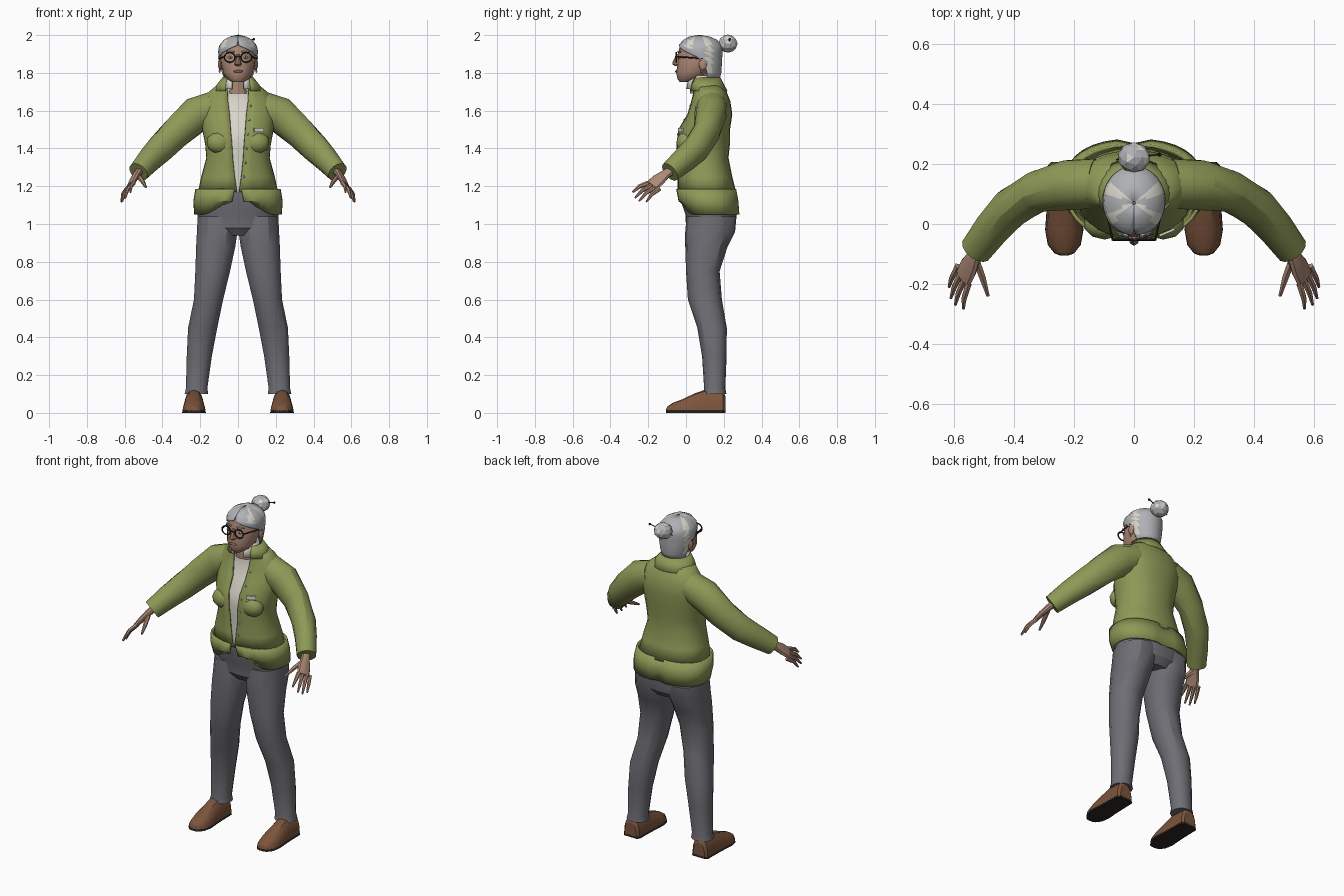
import bpy, bmesh, math
from mathutils import Vector, Matrix

if "Cube" in bpy.data.objects:
    bpy.data.objects.remove(bpy.data.objects["Cube"])


def material(name, r, g, b):
    m = bpy.data.materials.new(name)
    m.use_nodes = True
    m.diffuse_color = (r, g, b, 1)
    m.node_tree.nodes["Principled BSDF"].inputs["Base Color"].default_value = (r, g, b, 1)
    return m


OLIVE = material("olive jacket", .27, .32, .095)
GREY = material("grey trousers", .155, .155, .175)
SKIN = material("skin", .42, .25, .18)
SILVER = material("silver hair", .43, .44, .46)
CREAM = material("cream cloth", .70, .68, .60)
BROWN = material("brown leather", .20, .09, .045)
DARK = material("dark rim", .025, .02, .018)
LIP = material("lips", .30, .13, .11)
X, Y, Z = Vector((1, 0, 0)), Vector((0, 1, 0)), Vector((0, 0, 1))


def finish(name, bm, mats, mirror=False, thick=0, rule=None, angle=28):
    mesh = bpy.data.meshes.new(name)
    bm.normal_update()
    if rule:
        for f in bm.faces:
            f.material_index = rule(f)
    bm.to_mesh(mesh)
    bm.free()
    ob = bpy.data.objects.new(name, mesh)
    bpy.context.collection.objects.link(ob)
    for m in mats:
        mesh.materials.append(m)
    if thick:
        mod = ob.modifiers.new("thickness", "SOLIDIFY")
        mod.thickness, mod.offset = thick, -1
    if mirror:
        ob.modifiers.new("mirror", "MIRROR")
    bpy.ops.object.select_all(action="DESELECT")
    ob.select_set(True)
    bpy.context.view_layer.objects.active = ob
    if angle:
        bpy.ops.object.shade_smooth_by_angle(angle=math.radians(angle))
    return ob


def loft(name, rings, mat, ref=Z, level=False, n=16, p=1, floor=None, shape=None, **kw):
    """Skin rings (x, y, z, a, b[, front gap in degrees]); a runs along ref."""
    bm = bmesh.new()
    centres = [Vector(r[:3]) for r in rings]
    is_open = len(rings[0]) > 5
    rows = []
    for i, r in enumerate(rings):
        t = Z if level else (centres[min(i + 1, len(rings) - 1)] - centres[max(i - 1, 0)]).normalized()
        u = -Y if level else (ref - t * ref.dot(t)).normalized()
        v = t.cross(u)
        gap = math.radians(r[5]) if is_open else 0
        row = []
        for j in range(n + 1 if is_open else n):
            ang = gap + (2 * math.pi - 2 * gap) * j / n
            c, s = math.cos(ang), math.sin(ang)
            co = centres[i] + u * r[3] * math.copysign(abs(c) ** p, c) + v * r[4] * math.copysign(abs(s) ** p, s)
            if floor is not None:
                co.z = max(co.z, floor)
            if shape:
                shape(co, i)
            row.append(bm.verts.new(co))
        rows.append(row)
    for lo, hi in zip(rows, rows[1:]):
        for j in range(n):
            k = (j + 1) % len(lo)
            bm.faces.new((lo[j], lo[k], hi[k], hi[j]))
    if not is_open:
        bm.faces.new(rows[0][::-1])
        bm.faces.new(rows[-1])
    return finish(name, bm, mat if isinstance(mat, list) else [mat], **kw)


def upright(name, rings, mat, x=0, **kw):
    """Level loft from (z, y centre, half width, half depth[, gap])."""
    return loft(name, [(x, r[1], r[0], r[3], r[2], *r[4:]) for r in rings], mat, level=True, **kw)


def ball(name, loc, scale, mat, sub=2, **kw):
    bm = bmesh.new()
    bmesh.ops.create_icosphere(bm, subdivisions=sub, radius=1,
                               matrix=Matrix.Translation(loc) @ Matrix.Diagonal((*scale, 1)))
    return finish(name, bm, mat if isinstance(mat, list) else [mat], **kw)


def rod(name, a, b, r, mat, r2=None, **kw):
    r2 = r2 or r
    return loft(name, [(*a, r, r), (*b, r2, r2)], mat, n=6, **kw)


# Jacket body, open at the front over a shirt
body = [(1.17, .11, .212, .155, 1), (1.25, .10, .195, .145, 4), (1.35, .09, .168, .135, 8),
        (1.42, .09, .174, .142, 9), (1.50, .095, .19, .138, 10), (1.58, .125, .198, .12, 11),
        (1.65, .13, .192, .105, 14), (1.70, .125, .155, .09, 19), (1.745, .105, .10, .08, 32)]
upright("jacket_body", body, OLIVE, n=24, p=.9, thick=.01)
upright("shirt", [(z, y, w * .93, d * .92) for z, y, w, d, g in body], CREAM, n=20, p=.9)


def front_y(x, z):
    for a, b in zip(body, body[1:]):
        if a[0] <= z <= b[0]:
            f = (z - a[0]) / (b[0] - a[0])
            y, w, d = (a[k] + (b[k] - a[k]) * f for k in (1, 2, 3))
            c = (1 - (x / w) ** (2 / .9)) ** .45
            return y - d * c
    return 0


# Hem band: rises toward the front opening, creased down the back
def hem_shape(co, i):
    if i == 0 and co.y < .1:
        co.z += .095 * max(0, 1 - abs(co.x) / .17)
    if co.y > .2 and abs(co.x) < .01:
        co.y -= .015


upright("jacket_hem", [(1.05, .135, .232, .15, 6), (1.12, .12, .237, .16, 5), (1.185, .108, .226, .16, 3)],
        OLIVE, n=32, p=.85, thick=.012, shape=hem_shape)
ball("jacket_bust", (.098, 0, 1.43), (.07, .052, .06), OLIVE, mirror=True)
upright("jacket_collar", [(1.705, .115, .135, .105, 30), (1.74, .105, .112, .095, 36), (1.775, .1, .083, .083, 48)],
        OLIVE, n=18, thick=.008)
upright("shirt_collar", [(1.715, .075, .088, .08, 22), (1.755, .08, .075, .078, 26), (1.785, .085, .068, .073, 40)],
        CREAM, n=16, thick=.006)

# Sleeves
loft("sleeves", [(.12, .135, 1.62, .085, .085), (.22, .13, 1.58, .095, .085), (.32, .11, 1.49, .085, .07),
                 (.41, .055, 1.40, .077, .068), (.47, -.01, 1.34, .068, .062), (.527, -.085, 1.275, .056, .055)],
     OLIVE, n=14, mirror=True)

# Buttons and a plain badge
for k in range(6):
    z = 1.25 + k * .075
    x = .032 + k * .007
    ball(f"button_{k + 1}", (x, front_y(x, z) - .002, z), (.007, .004, .007), SILVER, sub=1)
bm = bmesh.new()
bmesh.ops.create_cube(bm, size=1, matrix=Matrix.Translation((.11, front_y(.11, 1.497) - .005, 1.497))
                      @ Matrix.Rotation(.4, 4, "Z") @ Matrix.Diagonal((.055, .008, .022, 1)))
finish("badge", bm, [CREAM], angle=0)

# Trousers
upright("trouser_seat", [(.94, .13, .10, .10), (.98, .13, .19, .13), (1.05, .133, .216, .136),
                         (1.12, .118, .212, .145), (1.17, .11, .19, .135)], GREY, n=20, p=.9)
legs = [(.10, .22, .152, .064, .062), (.13, .219, .152, .058, .056), (.30, .205, .15, .068, .065),
        (.45, .187, .138, .079, .078), (.60, .156, .10, .079, .09), (.75, .134, .089, .094, .089),
        (.88, .118, .108, .106, .112), (.96, .11, .128, .11, .132), (1.04, .11, .135, .106, .132)]
loft("trouser_legs", [(x, y, z, d, w) for z, x, y, w, d in legs], GREY, level=True, n=14, p=.92, mirror=True)

# Shoes with dark soles
shoe = [(.208, .09, .04), (.195, .115, .052), (.10, .122, .054), (.05, .105, .056),
        (-.02, .072, .061), (-.07, .053, .052), (-.098, .035, .03), (-.105, .02, .012)]
loft("shoes", [(.233, y, 0, h, w) for y, h, w in shoe], BROWN, n=16, p=.8, floor=.012, mirror=True)
loft("soles", [(.233, y, 0, .016, w + .003) for y, h, w in shoe], DARK, n=12, p=.5, floor=0, mirror=True)

# Hands
knuckles = Vector((.035, .06, -.03))
loft("palms", [(.515, -.07, 1.288, .024, .022), (.535, -.11, 1.262, .028, .02),
               (.553, -.145, 1.235, .04, .017), (.57, -.18, 1.203, .04, .014)],
     SKIN, ref=knuckles, n=10, mirror=True)
tips = {"index": (.57, -.283, 1.168), "middle": (.597, -.27, 1.138),
        "ring": (.612, -.248, 1.122), "little": (.618, -.21, 1.117)}
for k, (name, tip) in enumerate(tips.items()):
    base = Vector((.553, -.2, 1.217)) + knuckles * (k / 3)
    mid = base.lerp(Vector(tip), .5) + Vector((.006, -.006, .006))
    loft(name + "_fingers", [(*base, .013, .012), (*mid, .011, .01), (*tip, .005, .005)],
         SKIN, n=6, mirror=True)
loft("thumbs", [(.53, -.115, 1.255, .016, .014), (.506, -.18, 1.227, .013, .012), (.488, -.24, 1.195, .006, .006)],
     SKIN, n=6, mirror=True)

# Head and face
upright("neck", [(1.69, .085, .062, .065), (1.74, .08, .056, .06), (1.80, .075, .056, .06)], SKIN, n=12)
upright("head", [(1.752, -.005, .03, .028), (1.768, .02, .058, .065), (1.80, .04, .079, .092),
                 (1.85, .06, .091, .105), (1.90, .07, .094, .113), (1.95, .07, .082, .1),
                 (1.98, .07, .05, .06)], SKIN, n=20)
upright("nose", [(1.836, -.04, .013, .018), (1.846, -.045, .019, .028), (1.858, -.045, .015, .026),
                 (1.90, -.038, .008, .012)], SKIN, n=8)
ball("mouth", (0, -.05, 1.808), (.026, .008, .007), LIP)
ball("eyes", (.04, -.034, 1.882), (.014, .006, .007), CREAM, mirror=True)
ball("pupils", (.04, -.039, 1.882), (.006, .003, .006), DARK, sub=1, mirror=True)
rod("eyebrows", (.02, -.041, 1.912), (.062, -.026, 1.912), .005, SILVER, .003, mirror=True)
ball("ears", (.094, .09, 1.845), (.012, .022, .034), SKIN, mirror=True)
ball("earrings", (.097, .083, 1.808), (.006, .006, .01), SILVER, sub=1, mirror=True)

# Round glasses
rim = [(.044 + .028 * math.cos(a), -.052, 1.882 + .026 * math.sin(a), .004, .004)
       for a in (k * math.pi / 8 for k in range(17))]
loft("glasses_rims", rim, DARK, ref=Y, n=6, mirror=True)
rod("glasses_bridge", (-.017, -.054, 1.886), (.017, -.054, 1.886), .004, DARK)
rod("glasses_arms", (.072, -.05, 1.886), (.102, .09, 1.876), .004, DARK, mirror=True)


# Hair with pale streaks, a bun and a hairpin
def streaks(f):
    c = f.calc_center_median()
    ang = math.atan2(abs(c.x), c.y - .075)
    return int(abs(ang - 1.1) < .16 and c.z > 1.8 or abs(ang - 2.2) < .13 and c.z > 1.93)


upright("hair", [(1.755, .1, .07, .075, 100), (1.80, .1, .085, .087, 98), (1.85, .085, .1, .105, 95),
                 (1.885, .08, .105, .112, 78), (1.91, .078, .106, .116, 48), (1.93, .076, .104, .118, 24),
                 (1.947, .076, .098, .114, 3), (1.975, .075, .075, .09, 0), (1.993, .072, .042, .052, 0),
                 (2.0, .07, .005, .006, 0)], [SILVER, CREAM], n=32, thick=.006, rule=streaks, angle=35)
ball("hair_bun", (0, .222, 1.955), (.055, .051, .048), [SILVER, CREAM], angle=0,
     rule=lambda f: int(math.sin(f.normal.x * 7 + f.normal.z * 4) * math.cos(f.normal.y * 6) > .35))
rod("hairpin", (-.06, .215, 1.94), (.082, .232, 1.978), .003, DARK)
ball("hairpin_bead", (.084, .232, 1.978), (.008, .008, .008), DARK, sub=1)
